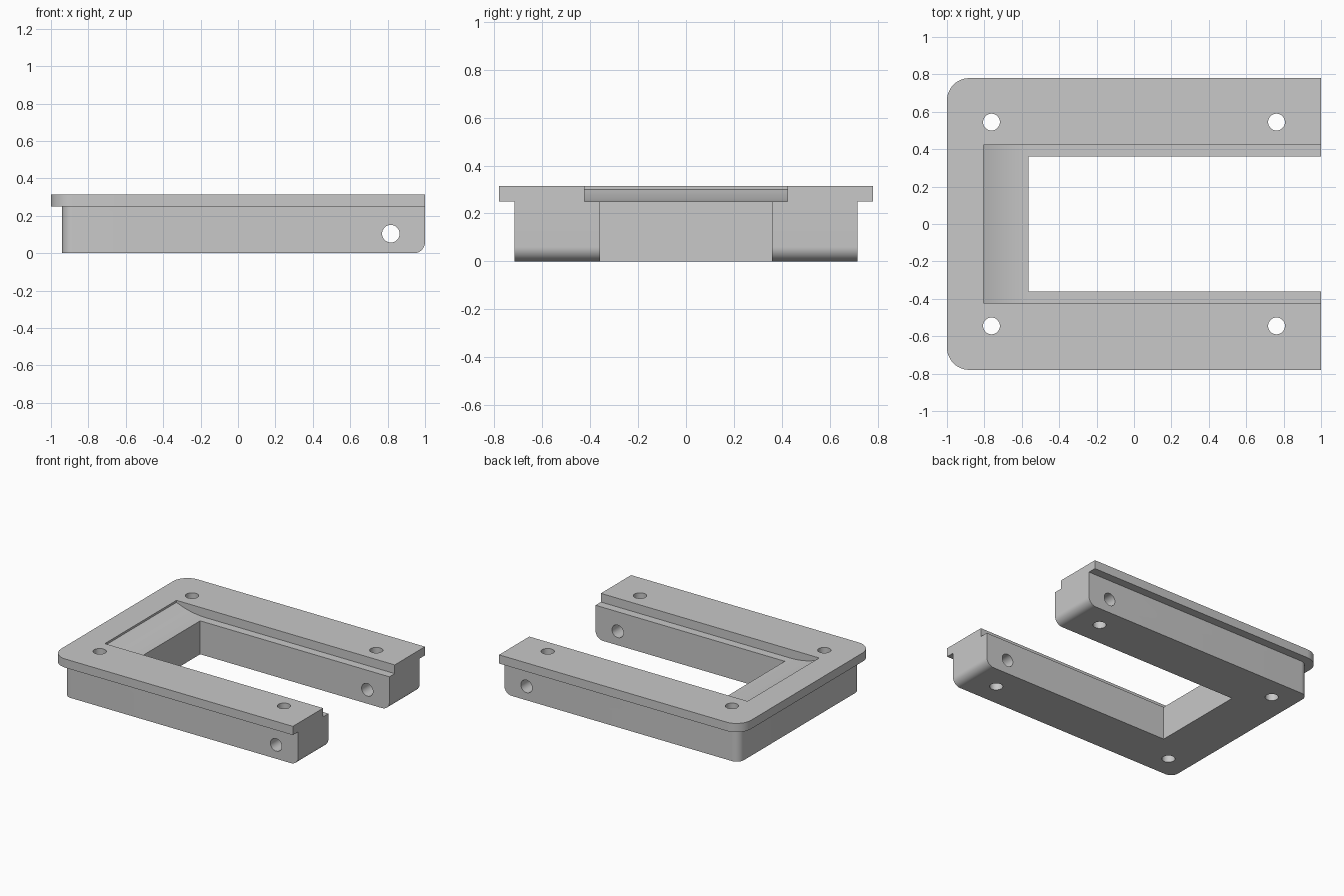
import bpy, bmesh, math

if "Cube" in bpy.data.objects:
    bpy.data.objects.remove(bpy.data.objects["Cube"])

grey = bpy.data.materials.new("light_grey")
grey.diffuse_color = (0.58, 0.58, 0.58, 1)
grey.use_nodes = True
grey.node_tree.nodes["Principled BSDF"].inputs["Base Color"].default_value = grey.diffuse_color

TOP, SHELF = 0.315, 0.25
OPEN_X, OPEN_Y = -0.565, 0.36


def extrude(name, points, low, high, axis="Z"):
    """Closed solid from a 2D outline: (x, y) swept along Z, or (x, z) swept along Y."""
    bm = bmesh.new()

    def ring(level):
        return [bm.verts.new((a, b, level) if axis == "Z" else (a, level, b)) for a, b in points]

    start, end = ring(low), ring(high)
    bm.faces.new(start)
    bm.faces.new(end[::-1])
    for i in range(len(points)):
        j = (i + 1) % len(points)
        bm.faces.new((start[j], start[i], end[i], end[j]))
    bmesh.ops.recalc_face_normals(bm, faces=bm.faces[:])
    mesh = bpy.data.meshes.new(name)
    bm.to_mesh(mesh)
    bm.free()
    mesh.materials.append(grey)
    obj = bpy.data.objects.new(name, mesh)
    bpy.context.collection.objects.link(obj)
    return obj


def arc(cx, cy, r, start, end, steps=12):
    angles = [math.radians(start + (end - start) * i / steps) for i in range(steps + 1)]
    return [(cx + r * math.cos(t), cy + r * math.sin(t)) for t in angles]


def slab(left, half, r):
    """Outline with rounded left corners, running past the right end."""
    return ([(1.2, -half), (1.2, half)]
            + arc(left + r, half - r, r, 90, 180)
            + arc(left + r, -half + r, r, 180, 270))


def combine(target, tool, operation):
    mod = target.modifiers.new(operation.lower(), "BOOLEAN")
    mod.operation, mod.solver, mod.object = operation, "EXACT", tool
    bpy.context.view_layer.objects.active = target
    bpy.ops.object.modifier_apply(modifier=mod.name)
    bpy.data.objects.remove(tool)


# Flanged body: wide top plate over a narrower block
frame = extrude("mounting_frame", slab(-1.0, 0.78, 0.12), SHELF, TOP)
combine(frame, extrude("lower_block", slab(-0.94, 0.717, 0.06), -0.1, 0.29), "UNION")

# Trim the base flat and the right end square, rounding its lower edge
trim = [(-1.3, 0.6), (-1.3, 0)] + arc(0.94, 0.06, 0.06, -90, 0) + [(1.0, 0.6)]
combine(frame, extrude("end_trim", trim, -1, 1, "Y"), "INTERSECT")

# Shallow recess with a curved ramp at the closed end
run, rise = 0.24, 0.05
radius = (run ** 2 + rise ** 2) / (2 * rise)
sweep = math.degrees(math.asin(run / radius))
ramp = arc(OPEN_X, SHELF + radius, radius, -90, -90 - sweep, 10)
recess = [(1.3, SHELF)] + ramp + [(OPEN_X - run, 0.5), (1.3, 0.5)]
combine(frame, extrude("recess", recess, -0.423, 0.423, "Y"), "DIFFERENCE")

# Central slot open to the right
slot = [(OPEN_X, -OPEN_Y), (1.3, -OPEN_Y), (1.3, OPEN_Y), (OPEN_X, OPEN_Y)]
combine(frame, extrude("slot", slot, -0.2, 0.6), "DIFFERENCE")

# Four vertical screw holes and a cross hole through both arms
for x in (-0.762, 0.762):
    for y in (-0.545, 0.545):
        hole = arc(x, y, 0.045, 0, 360, 32)[:-1]
        combine(frame, extrude("screw_hole", hole, -0.2, 0.6), "DIFFERENCE")
cross = arc(0.817, 0.104, 0.047, 0, 360, 32)[:-1]
combine(frame, extrude("cross_hole", cross, -1, 1, "Y"), "DIFFERENCE")

# Smooth the rounded corners and bores, keep crisp edges
bpy.ops.object.select_all(action="DESELECT")
frame.select_set(True)
bpy.context.view_layer.objects.active = frame
bpy.ops.object.shade_smooth_by_angle(angle=math.radians(20))
